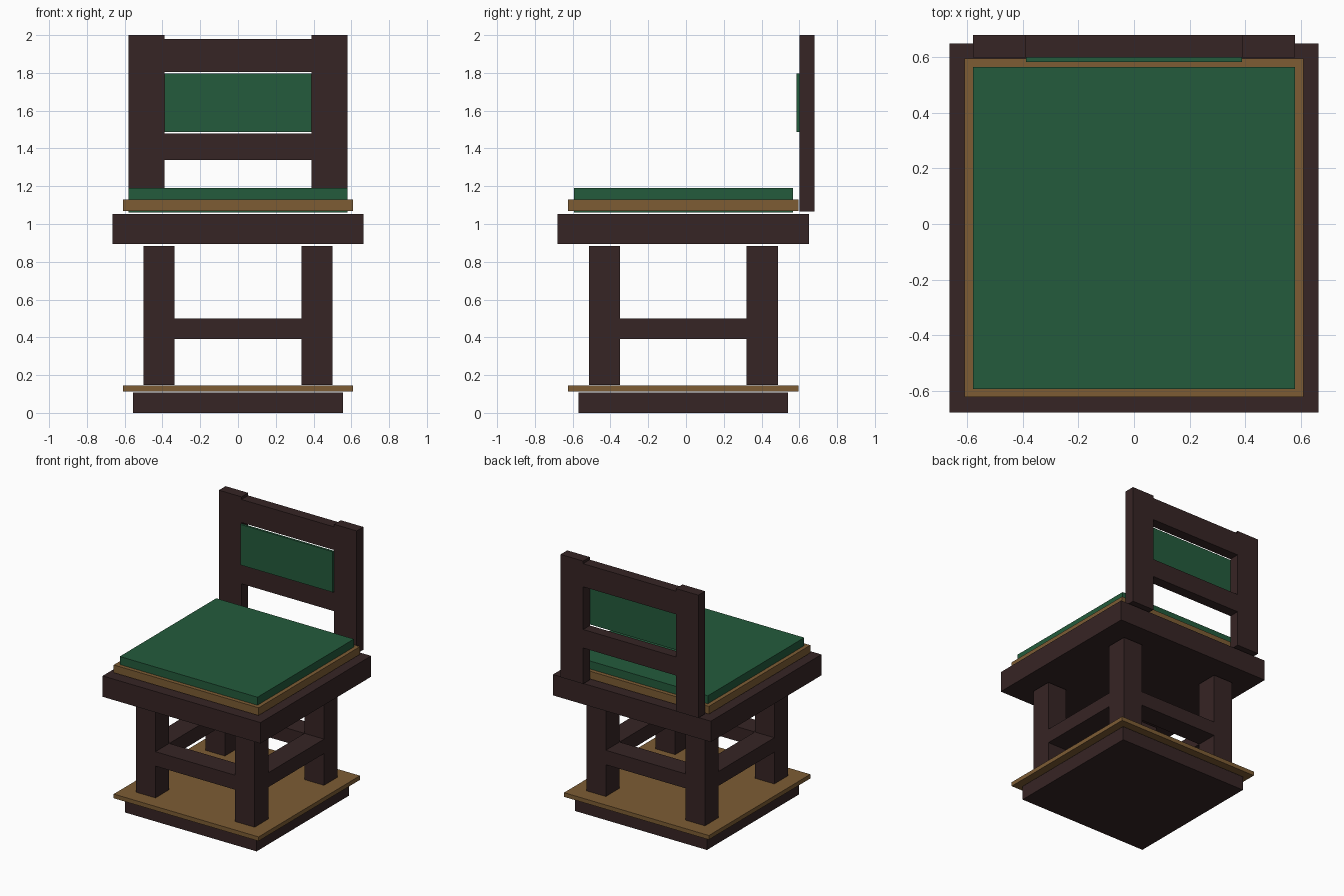
import bpy
import bmesh
from mathutils import Matrix, Vector

cube = bpy.data.objects.get("Cube")
if cube:
    bpy.data.objects.remove(cube, do_unlink=True)


def material(name, rgb):
    m = bpy.data.materials.new(name)
    m.use_nodes = True
    m.diffuse_color = (*rgb, 1)
    m.node_tree.nodes["Principled BSDF"].inputs["Base Color"].default_value = (*rgb, 1)
    return m


DARK = material("dark_wood", (0.037, 0.018, 0.018))
TAN = material("tan_wood", (0.205, 0.107, 0.034))
GREEN = material("green_fabric", (0.017, 0.105, 0.045))


def box(name, x, y, z, mat):
    """Box spanning the (min, max) ranges x, y and z."""
    lo, hi = Vector((x[0], y[0], z[0])), Vector((x[1], y[1], z[1]))
    bm = bmesh.new()
    bmesh.ops.create_cube(bm, size=1, matrix=Matrix.Diagonal((*(hi - lo), 1)))
    mesh = bpy.data.meshes.new(name)
    bm.to_mesh(mesh)
    bm.free()
    mesh.materials.append(mat)
    ob = bpy.data.objects.new(name, mesh)
    ob.location = (lo + hi) / 2
    bpy.context.collection.objects.link(ob)
    return ob


CY = -0.014  # depth centre of the base and seat


def slab(name, half, z, mat):
    """Square slab stacked on the chair's vertical axis."""
    return box(name, (-half, half), (CY - half, CY + half), z, mat)


# Base and seat layers
slab("base", 0.555, (0.0, 0.108), DARK)
slab("base_trim", 0.61, (0.114, 0.146), TAN)
slab("seat_frame", 0.665, (0.893, 1.052), DARK)
slab("seat_trim", 0.61, (1.07, 1.129), TAN)
slab("seat_cushion", 0.58, (1.06, 1.19), GREEN)

# Legs and the rails between them
IN, OUT = 0.335, 0.5
NEG, POS = (-OUT, -IN), (IN, OUT)


def shift(r):
    return (r[0] + CY, r[1] + CY)


for side, xr in (("right", NEG), ("left", POS)):
    for end, yr in (("front", NEG), ("back", POS)):
        box(f"{end}_{side}_leg", xr, shift(yr), (0.148, 0.884), DARK)
    box(f"{side}_rail", xr, shift((-IN, IN)), (0.39, 0.5), DARK)
for end, yr in (("front", NEG), ("back", POS)):
    box(f"{end}_rail", (-IN, IN), shift(yr), (0.39, 0.5), DARK)

# Backrest: posts, cross rails and padded panel
BACK = (0.6, 0.68)
box("right_back_post", (-0.58, -0.39), BACK, (1.065, 2.0), DARK)
box("left_back_post", (0.39, 0.58), BACK, (1.065, 2.0), DARK)
box("backrest_top_rail", (-0.39, 0.39), BACK, (1.804, 1.98), DARK)
box("backrest_lower_rail", (-0.39, 0.39), BACK, (1.338, 1.479), DARK)
box("backrest_panel", (-0.389, 0.389), (0.584, 0.601), (1.488, 1.797), GREEN)
